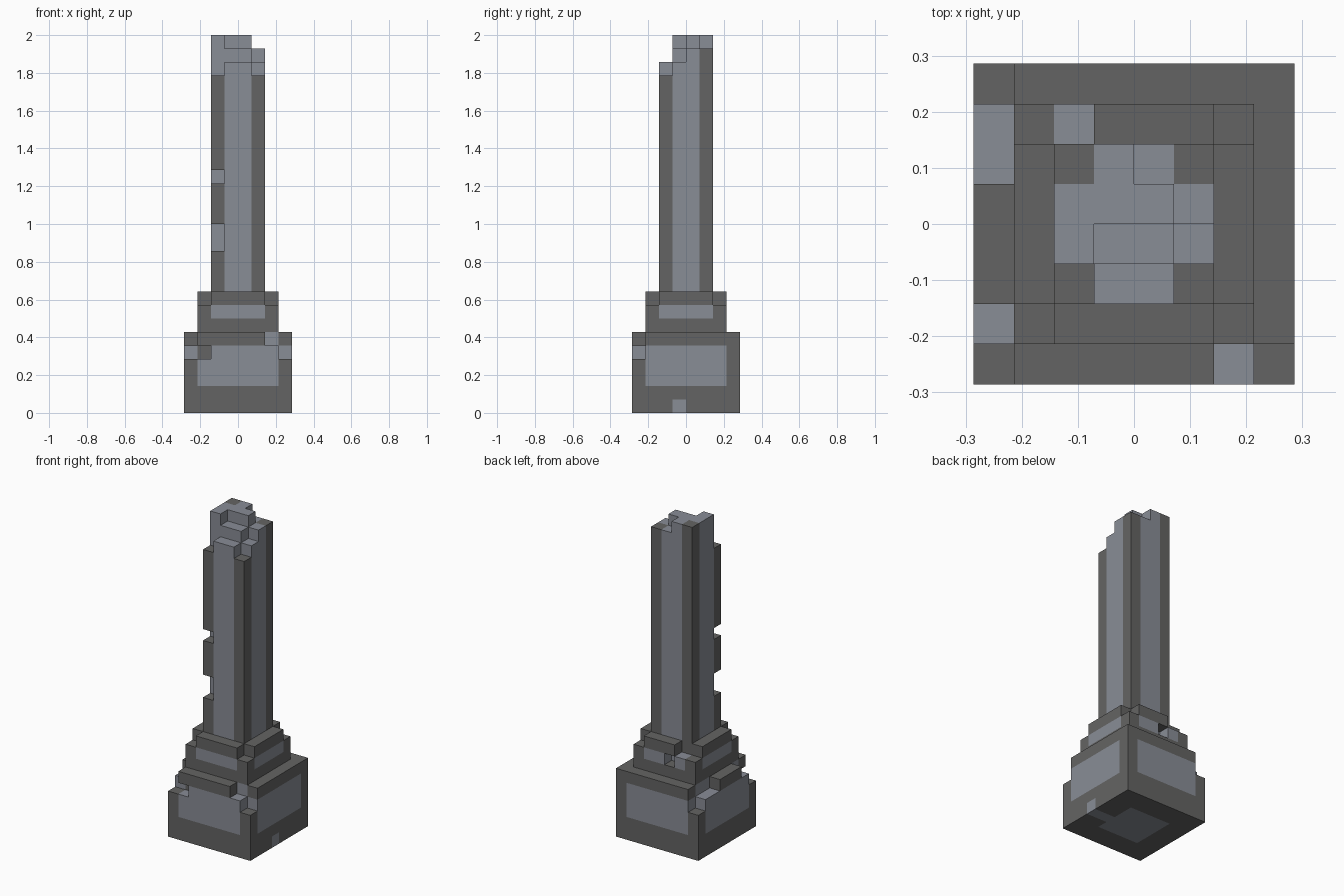
import bpy, bmesh

if "Cube" in bpy.data.objects:
    bpy.data.objects.remove(bpy.data.objects["Cube"])

U = 2 / 28  # block size: the pillar is 28 blocks tall and 8 wide


def material(name, rgb):
    m = bpy.data.materials.new(name)
    m.diffuse_color = (*rgb, 1)
    m.use_nodes = True
    m.node_tree.nodes["Principled BSDF"].inputs["Base Color"].default_value = m.diffuse_color
    return m


MATS = [material("dark stone", (0.127, 0.127, 0.125)),
        material("light stone", (0.25, 0.266, 0.305))]


def block(lo, hi, z0, z1):
    return {(x, y, z) for x in range(lo, hi) for y in range(lo, hi) for z in range(z0, z1)}


# Pedestal with chipped upper corners and rim
pedestal = block(0, 8, 0, 6)
pedestal -= {(0, 0, 4), (0, 0, 5), (7, 0, 4), (7, 0, 5), (0, 7, 4), (0, 7, 5),
             (1, 0, 4), (6, 0, 5), (0, 1, 5), (0, 5, 5), (0, 6, 5)}

# Middle step with notched top corners and two missing blocks at the back
step = block(1, 7, 6, 9)
step -= {(x, y, 8) for x in (1, 6) for y in (1, 6)} | {(2, 6, 8), (3, 6, 7)}

# Shaft with a broken top (column heights, rows front to back) and chipped edge
TOPS = [(25, 26, 26, 25), (28, 27, 27, 26), (28, 28, 28, 27), (28, 28, 27, 27)]
shaft = {(x, y, z) for x, y, z in block(2, 6, 9, 28) if z < TOPS[y - 2][x - 2]}
shaft -= {(2, 2, 12), (2, 2, 13), (2, 2, 17)}


# Colour rules: blocks along the edges are dark, panels between are light
def pedestal_light(x, y, z):
    if z == 0:
        return (2 <= x <= 5 and 2 <= y <= 5) or (x >= 6 and y == 3)
    edges = (x in (0, 7)) + (y in (0, 7)) + (z < 2 or z == 5)
    return edges < 2 and (x, y, z) != (1, 1, 4)


def step_light(x, y, z):
    return z == 7 and (2 <= x <= 5 or 2 <= y <= 5)


def shaft_light(x, y, z):
    return x in (3, 4) or y in (3, 4)


SOLID = pedestal | step | shaft


def build(name, cells, is_light):
    """Make the outer skin of a set of blocks, then merge flat areas."""
    bm = bmesh.new()
    verts = {}

    def vert(p):
        if p not in verts:
            verts[p] = bm.verts.new(((p[0] - 4) * U, (p[1] - 4) * U, p[2] * U))
        return verts[p]

    for c in sorted(cells):
        for axis in range(3):
            a, b = (axis + 1) % 3, (axis + 2) % 3
            for side in (0, 1):
                n = list(c)
                n[axis] += 2 * side - 1
                if tuple(n) in SOLID:
                    continue
                ring = []
                for i, j in ((0, 0), (1, 0), (1, 1), (0, 1)):
                    p = list(c)
                    p[axis] += side
                    p[a] += i
                    p[b] += j
                    ring.append(vert(tuple(p)))
                face = bm.faces.new(ring if side else ring[::-1])
                face.material_index = int(is_light(*c))
    bmesh.ops.dissolve_limit(bm, angle_limit=0.01, verts=bm.verts[:], edges=bm.edges[:],
                             delimit={'MATERIAL'})
    mesh = bpy.data.meshes.new(name)
    bm.to_mesh(mesh)
    bm.free()
    for m in MATS:
        mesh.materials.append(m)
    bpy.context.collection.objects.link(bpy.data.objects.new(name, mesh))


build("pedestal", pedestal, pedestal_light)
build("middle_step", step, step_light)
build("broken_shaft", shaft, shaft_light)
